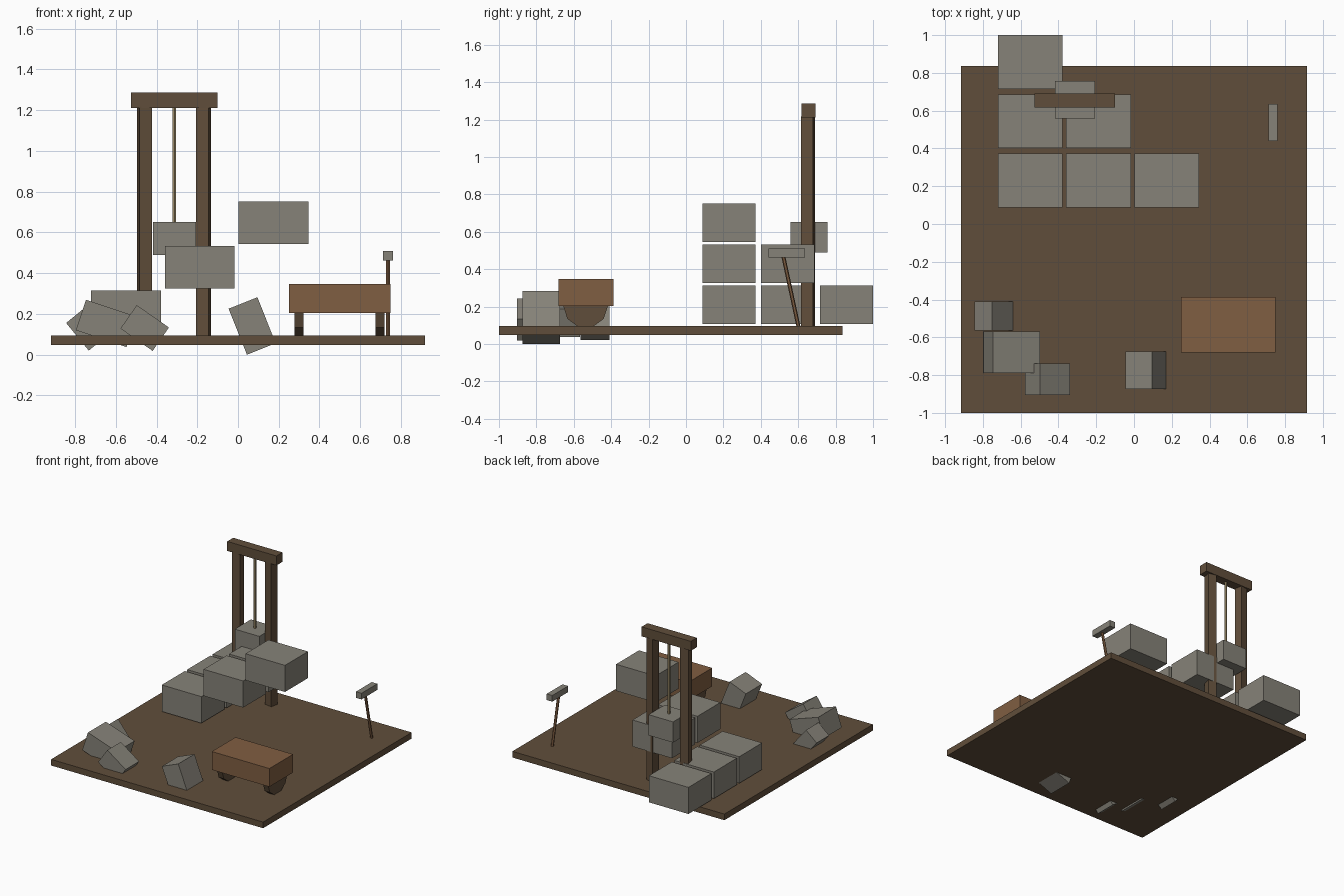
import bpy, math
from mathutils import Vector

if "Cube" in bpy.data.objects:
    bpy.data.objects.remove(bpy.data.objects["Cube"])


def material(name, rgb):
    m = bpy.data.materials.new(name)
    m.diffuse_color = (*rgb, 1)
    m.use_nodes = True
    m.node_tree.nodes["Principled BSDF"].inputs["Base Color"].default_value = m.diffuse_color
    return m


STONE = material("grey stone", (0.24, 0.226, 0.19))
DARK = material("dark timber", (0.118, 0.076, 0.043))
LIGHT = material("light timber", (0.216, 0.112, 0.054))
ROPE = material("rope tan", (0.36, 0.28, 0.15))


def box(name, centre, size, mat, rot=(0, 0, 0)):
    bpy.ops.mesh.primitive_cube_add(size=1, location=centre,
                                    rotation=[math.radians(a) for a in rot])
    o = bpy.context.object
    o.name = name
    o.scale = size
    bpy.ops.object.transform_apply(location=False, rotation=False, scale=True)
    o.data.materials.append(mat)
    return o


def rod(name, a, b, radius, sides, mat):
    a, b = Vector(a), Vector(b)
    d = b - a
    bpy.ops.mesh.primitive_cylinder_add(vertices=sides, radius=radius, depth=d.length,
                                        location=(a + b) / 2)
    o = bpy.context.object
    o.name = name
    o.rotation_euler = d.to_track_quat('Z', 'Y').to_euler()
    o.data.materials.append(mat)
    return o


# Ground platform
box("platform", (0, -0.082, 0.071), (1.834, 1.835, 0.048), DARK)

# Stepped stone blocks: each column is one level higher and one row shorter
for col in range(3):
    for row in range(3 - col):
        box("step_block", (-0.55 + 0.362 * col, 0.23 + 0.314 * row, 0.21 + 0.219 * col),
            (0.342, 0.284, 0.208), STONE)

# Hoist: two slightly twisted posts, a cross beam, rope and hanging stone
for x, twist in ((-0.458, 11), (-0.169, -11)):
    box("hoist_post", (x, 0.653, 0.652), (0.063, 0.063, 1.13), DARK, (0, 0, twist))
box("hoist_beam", (-0.313, 0.655, 1.249), (0.426, 0.074, 0.074), DARK)
rod("hoist_rope", (-0.312, 0.655, 0.64), (-0.312, 0.655, 1.22), 0.01, 6, ROPE)
box("hanging_stone", (-0.312, 0.657, 0.571), (0.212, 0.199, 0.162), STONE)

# Cart with ten-sided wheels
box("cart_body", (0.499, -0.534, 0.275), (0.498, 0.293, 0.143), LIGHT)
for x in (0.299, 0.697):
    bpy.ops.mesh.primitive_cylinder_add(vertices=10, radius=0.12, depth=0.044,
                                        location=(x, -0.537, 0.205),
                                        rotation=(0, math.pi / 2, 0))
    wheel = bpy.context.object
    wheel.name = "cart_wheel"
    wheel.data.materials.append(DARK)

# Mallet standing on a leaning handle
rod("mallet_handle", (0.736, 0.604, 0.08), (0.736, 0.52, 0.47), 0.0105, 6, LIGHT)
box("mallet_head", (0.736, 0.538, 0.486), (0.048, 0.196, 0.048), STONE)

# Rubble tilted about y and half sunk in the platform: x, y, z, sizes, tilt
for x, y, z, sx, sy, sz, tilt in (
        (-0.7415, -0.487, 0.126, 0.120, 0.154, 0.175, -39.4),
        (-0.6465, -0.678, 0.1535, 0.2625, 0.22, 0.158, 18.4),
        (-0.458, -0.821, 0.131, 0.1925, 0.167, 0.14, 34.8),
        (0.0695, -0.774, 0.141, 0.152, 0.2, 0.243, -21.7)):
    box("rubble_stone", (x, y, z), (sx, sy, sz), STONE, (0, tilt, 0))
